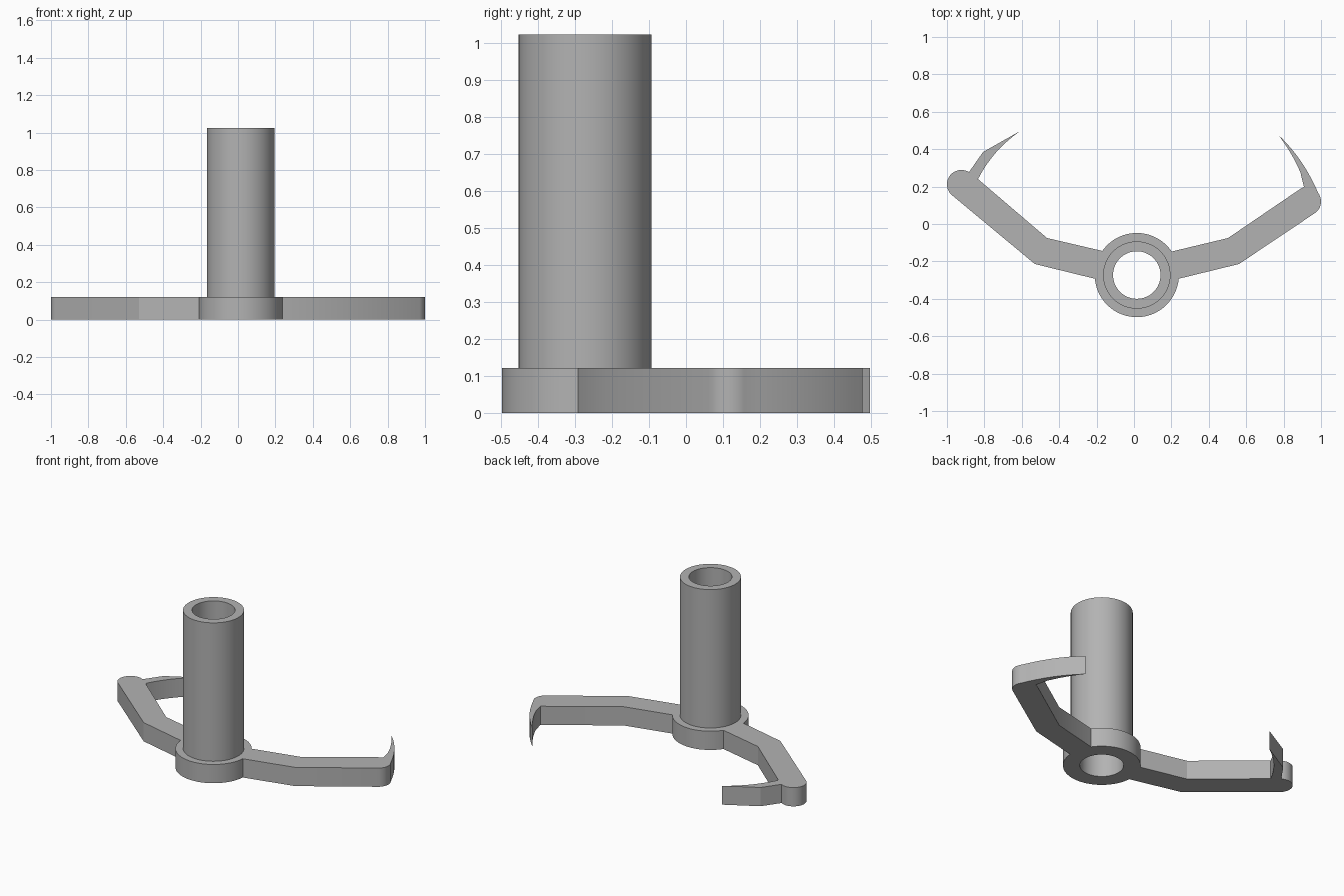
import bpy, bmesh
from math import cos, sin, radians

cube = bpy.data.objects.get("Cube")
if cube:
    bpy.data.objects.remove(cube, do_unlink=True)

HUB = (0.015, -0.273)
HUB_R, TUBE_R, BORE_R = 0.225, 0.18, 0.127
PLATE_H, TOP = 0.122, 1.023
SEGMENTS = 64

grey = bpy.data.materials.new("plain grey")
grey.use_nodes = True
colour = (0.45, 0.45, 0.45, 1)
grey.diffuse_color = colour
grey.node_tree.nodes["Principled BSDF"].inputs["Base Color"].default_value = colour


def arc(centre, radius, start, end, count):
    """Points along a circular arc, angles in degrees."""
    angles = [radians(start + (end - start) * i / count) for i in range(count + 1)]
    return [(centre[0] + radius * cos(a), centre[1] + radius * sin(a)) for a in angles]


def bow(a, b, c, count=10):
    """Inner points of a curve from a to c that passes through b."""
    ctrl = [2 * b[k] - (a[k] + c[k]) / 2 for k in (0, 1)]
    steps = [i / count for i in range(1, count)]
    return [tuple((1 - t) ** 2 * a[k] + 2 * t * (1 - t) * ctrl[k] + t * t * c[k]
                  for k in (0, 1)) for t in steps]


def finish(name, bm):
    """Turn a bmesh into a clean, sharp-edged smooth object."""
    bmesh.ops.remove_doubles(bm, verts=bm.verts, dist=0.0001)
    bmesh.ops.recalc_face_normals(bm, faces=bm.faces)
    mesh = bpy.data.meshes.new(name)
    bm.to_mesh(mesh)
    bm.free()
    mesh.materials.clear()
    mesh.materials.append(grey)
    obj = bpy.data.objects.new(name, mesh)
    bpy.context.collection.objects.link(obj)
    bpy.ops.object.select_all(action="DESELECT")
    obj.select_set(True)
    bpy.context.view_layer.objects.active = obj
    bpy.ops.object.shade_smooth_by_angle(angle=radians(25))
    return obj


# Left-hand and right-hand claws, each meeting a rounded arm end
claw_a_root, claw_a_tip = (-0.834, 0.24), (-0.607, 0.498)
claw_a = [claw_a_root, *bow(claw_a_root, (-0.738, 0.382), claw_a_tip),
          claw_a_tip, (-0.807, 0.385)]
head_a = arc((-0.923, 0.212), 0.077, 58, 225, 18)

head_b = arc((0.925, 0.12), 0.075, -52, 36, 12)
claw_b_tip = (0.77, 0.478)
claw_b_inner = (0.89, 0.275)
claw_b = [*bow(head_b[-1], (0.891, 0.337), claw_b_tip), claw_b_tip,
          *bow(claw_b_tip, (0.838, 0.378), claw_b_inner), claw_b_inner,
          (0.909, 0.198), (0.885, 0.185)]

# Base plate outline: hub ring, bent arms and claws in one loop
outline = [*arc(HUB, HUB_R, 34, 145, 24), (-0.465, -0.075), *claw_a, *head_a,
           (-0.53, -0.214), *arc(HUB, HUB_R, 185, 355, 36),
           (0.561, -0.214), *head_b, *claw_b, (0.503, -0.075)]
bore = arc(HUB, BORE_R, 0, 360, SEGMENTS)[:-1]

bm = bmesh.new()
for loop in (outline, bore):
    verts = [bm.verts.new((x, y, 0)) for x, y in loop]
    for i, v in enumerate(verts):
        bm.edges.new((v, verts[i - 1]))
bmesh.ops.triangle_fill(bm, use_beauty=True, use_dissolve=False, edges=bm.edges[:])
raised = bmesh.ops.extrude_face_region(bm, geom=bm.faces[:], use_keep_orig=True)
top_verts = [g for g in raised["geom"] if isinstance(g, bmesh.types.BMVert)]
bmesh.ops.translate(bm, verts=top_verts, vec=(0, 0, PLATE_H))
finish("base_with_claw_arms", bm)

# Hollow tube standing on the hub
bm = bmesh.new()
profile = [(TUBE_R, PLATE_H), (TUBE_R, TOP), (BORE_R, TOP), (BORE_R, PLATE_H)]
verts = [bm.verts.new((HUB[0] + r, HUB[1], z)) for r, z in profile]
edges = [bm.edges.new(pair) for pair in zip(verts, verts[1:])]
bmesh.ops.spin(bm, geom=verts + edges, cent=(*HUB, 0), axis=(0, 0, 1),
               angle=radians(360), steps=SEGMENTS)
finish("hollow_tube", bm)
